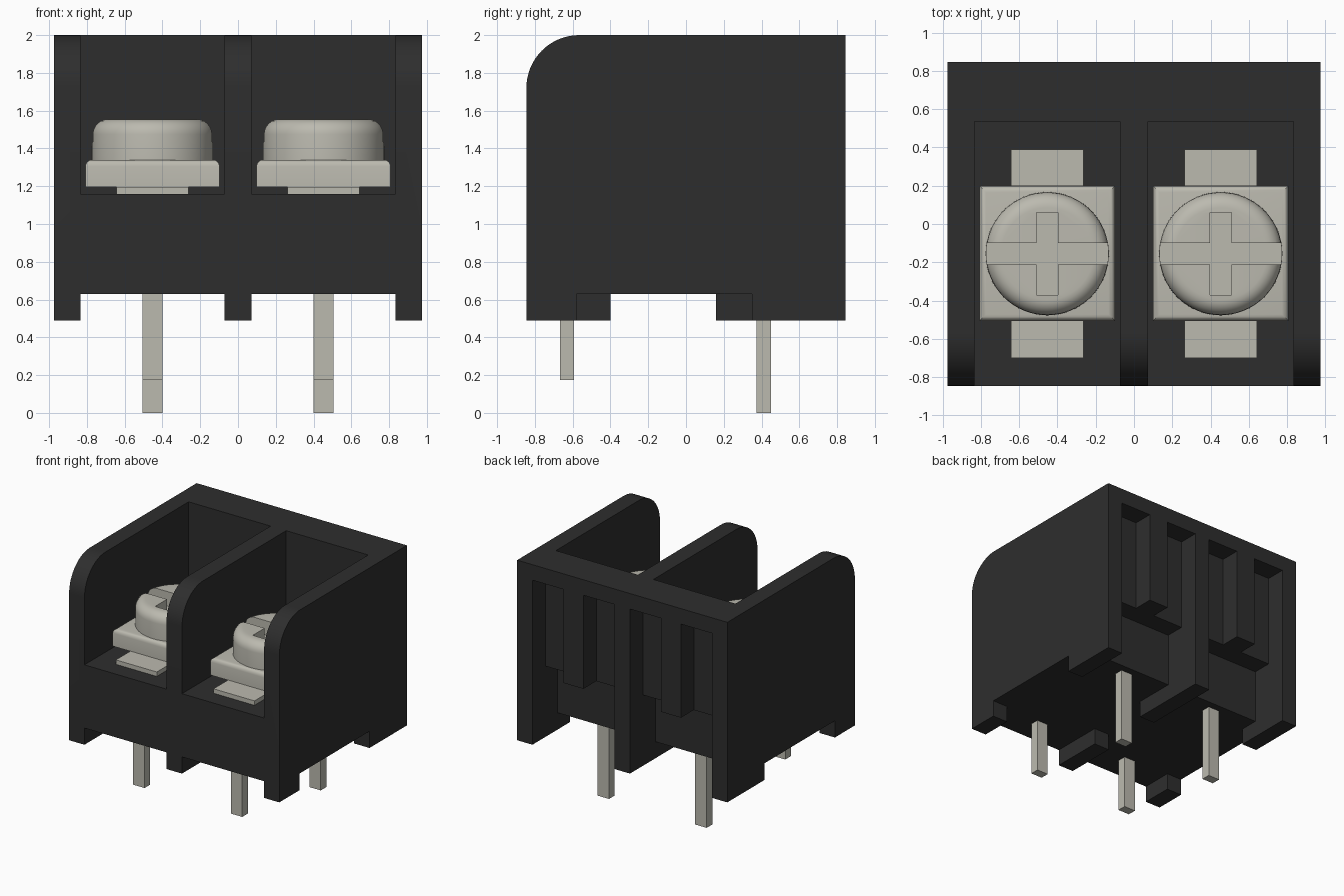
import bpy, bmesh, math
from mathutils import Vector

if "Cube" in bpy.data.objects:
    bpy.data.objects.remove(bpy.data.objects["Cube"], do_unlink=True)


def make_material(name, color):
    m = bpy.data.materials.new(name)
    m.use_nodes = True
    m.diffuse_color = (*color, 1)
    bsdf = next(n for n in m.node_tree.nodes if n.type == 'BSDF_PRINCIPLED')
    bsdf.inputs["Base Color"].default_value = (*color, 1)
    return m


BLACK = make_material("black plastic", (0.027, 0.027, 0.027))
METAL = make_material("plated metal", (0.50, 0.49, 0.43))


def add_object(name, bm, mat):
    bmesh.ops.recalc_face_normals(bm, faces=bm.faces)
    me = bpy.data.meshes.new(name)
    bm.to_mesh(me)
    bm.free()
    me.materials.append(mat)
    ob = bpy.data.objects.new(name, me)
    bpy.context.collection.objects.link(ob)
    return ob


def prism(name, points, vec, mat):
    """Extrude a flat polygon along a vector."""
    bm = bmesh.new()
    face = bm.faces.new([bm.verts.new(p) for p in points])
    ext = bmesh.ops.extrude_face_region(bm, geom=[face])
    verts = [v for v in ext["geom"] if isinstance(v, bmesh.types.BMVert)]
    bmesh.ops.translate(bm, verts=verts, vec=Vector(vec))
    return add_object(name, bm, mat)


def box(name, x, y, z, mat):
    pts = [(x[0], y[0], z[0]), (x[1], y[0], z[0]), (x[1], y[1], z[0]), (x[0], y[1], z[0])]
    return prism(name, pts, (0, 0, z[1] - z[0]), mat)


def select(ob):
    bpy.ops.object.select_all(action='DESELECT')
    ob.select_set(True)
    bpy.context.view_layer.objects.active = ob


def carve(ob, cutters):
    """Subtract each cutter, then remove it."""
    select(ob)
    for c in cutters:
        c.hide_render = True
        mod = ob.modifiers.new("cut", 'BOOLEAN')
        mod.operation = 'DIFFERENCE'
        mod.solver = 'EXACT'
        mod.object = c
        bpy.ops.object.modifier_apply(modifier=mod.name)
        bpy.data.objects.remove(c, do_unlink=True)


def smooth(ob, degrees=30):
    select(ob)
    bpy.ops.object.shade_smooth_by_angle(angle=math.radians(degrees))


# Housing: side profile with a rounded top front corner
W, D, R = 0.975, 0.845, 0.28
profile = [(D, 0.49), (D, 2.0)]
for i in range(17):
    a = math.radians(90 + 90 * i / 16)
    profile.append((-D + R + R * math.cos(a), 2.0 - R + R * math.sin(a)))
profile.append((-D, 0.49))
housing = prism("housing", [(-W, y, z) for y, z in profile], (2 * W, 0, 0), BLACK)

IN, OUT = 0.072, 0.833      # inner and outer x of each bay
cutters = []
for s in (-1, 1):
    def span(a, b):
        return tuple(sorted((s * a, s * b)))
    # Open bay at the front and top
    cutters.append(box("bay_cutter", span(IN, OUT), (-1.1, 0.535), (1.16, 2.2), BLACK))
    # Raised underside that steps up into the rear recess
    step = [(-1.1, 0.3), (-1.1, 0.63), (0.51, 0.63), (0.51, 1.085), (1.1, 1.085), (1.1, 0.3)]
    cutters.append(prism("underside_cutter", [(s * IN, y, z) for y, z in step],
                         (s * (OUT - IN), 0, 0), BLACK))
    # Two rear slots with a rib between them
    for a, b in ((IN, 0.36), (0.545, OUT)):
        cutters.append(box("slot_cutter", span(a, b), (0.675, 1.1), (1.0, 1.87), BLACK))
    # Gap between the outer feet
    cutters.append(box("side_gap_cutter", span(0.5, 1.2), (-0.58, 0.35), (0.3, 0.63), BLACK))
# Gap between the middle feet
cutters.append(box("middle_gap_cutter", (-0.3, 0.3), (-0.40, 0.16), (0.3, 0.63), BLACK))
carve(housing, cutters)
smooth(housing, 20)

# Metal parts of each terminal
CY = -0.155
for side, cx in (("right", -0.453), ("left", 0.453)):
    # Contact strip lying on the bay floor
    box(side + "_contact_strip", (cx - 0.19, cx + 0.19), (-0.70, 0.39), (1.155, 1.197), METAL)

    # Square clamp plate with rounded top edges
    plate = box(side + "_clamp_plate", (cx - 0.355, cx + 0.355), (-0.507, 0.2), (1.195, 1.34), METAL)
    bm = bmesh.new()
    bm.from_mesh(plate.data)
    top = [e for e in bm.edges if all(v.co.z > 1.3 for v in e.verts)]
    bmesh.ops.bevel(bm, geom=top, offset=0.035, segments=4, profile=0.5, affect='EDGES')
    bm.to_mesh(plate.data)
    bm.free()
    smooth(plate)

    # Screw head with a rounded rim
    bm = bmesh.new()
    bmesh.ops.create_cone(bm, cap_ends=True, segments=64, radius1=0.322, radius2=0.32, depth=0.225)
    bmesh.ops.translate(bm, verts=bm.verts, vec=(cx, CY, 1.4425))
    rim = [e for e in bm.edges if all(v.co.z > 1.5 for v in e.verts)]
    bmesh.ops.bevel(bm, geom=rim, offset=0.08, segments=6, profile=0.5, affect='EDGES')
    head = add_object(side + "_screw_head", bm, METAL)
    # Cross recess: long slot across, short slot front to back
    h, v, n = 0.5, 0.215, 0.057
    cross = [(-h, -n), (-n, -n), (-n, -v), (n, -v), (n, -n), (h, -n),
             (h, n), (n, n), (n, v), (-n, v), (-n, n), (-h, n)]
    carve(head, [prism("cross_cutter", [(cx + x, CY + y, 1.435) for x, y in cross],
                       (0, 0, 0.3), METAL)])
    smooth(head)

    # Solder pins
    px = (cx - 0.053, cx + 0.053)
    box(side + "_front_pin", px, (-0.667, -0.593), (0.175, 0.65), METAL)
    box(side + "_back_pin", px, (0.373, 0.449), (0.0, 0.65), METAL)
